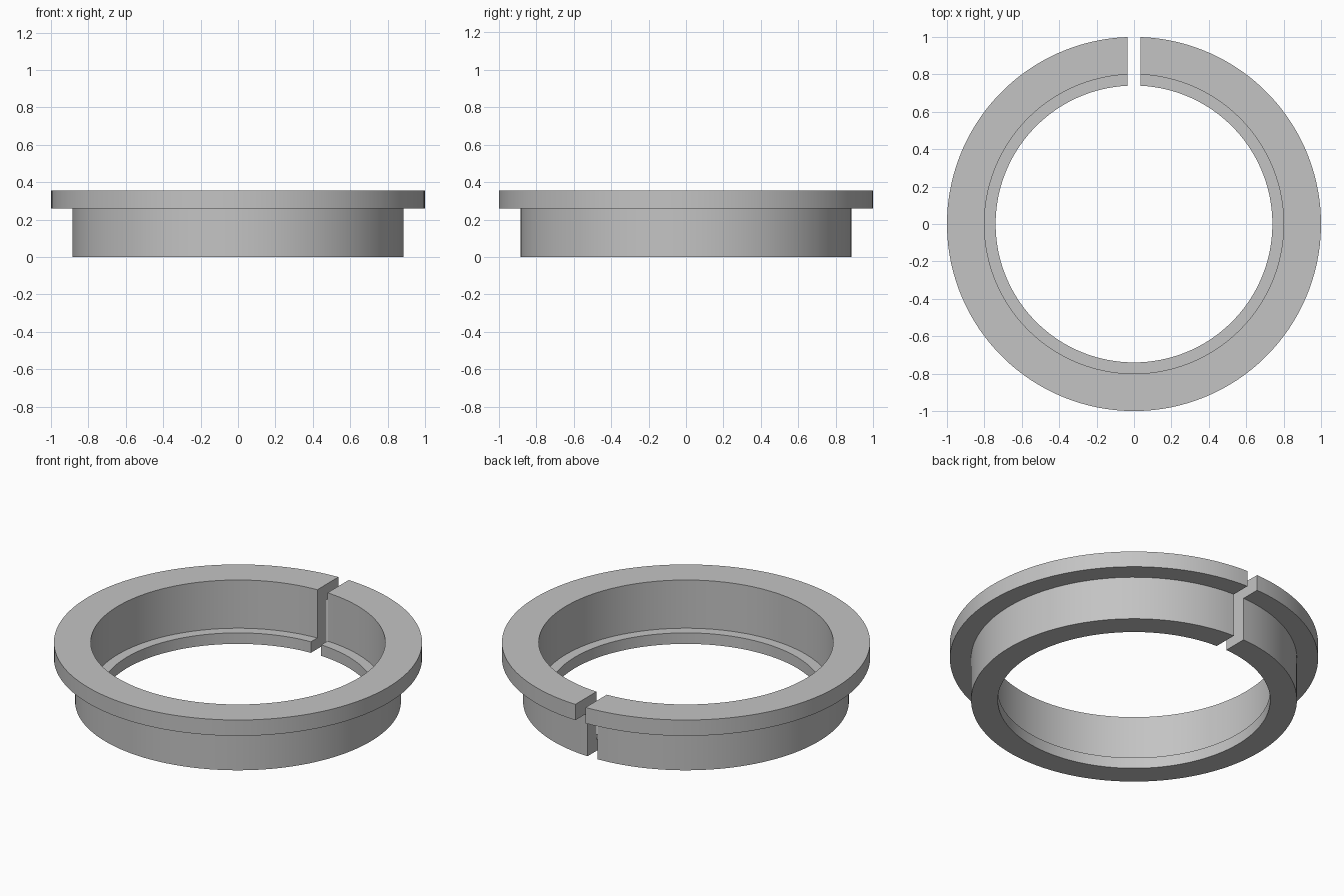
import bpy
import bmesh
import math

cube = bpy.data.objects.get("Cube")
if cube:
    bpy.data.objects.remove(cube, do_unlink=True)

SEGMENTS = 128
HALF_GAP = 0.034

# Cross-section (radius, height): body, top flange and inner bottom lip
PROFILE = [(0.74, 0), (0.885, 0), (0.885, 0.26), (1, 0.26),
           (1, 0.355), (0.8, 0.355), (0.8, 0.066), (0.74, 0.066)]

grey = bpy.data.materials.new("plain_grey")
grey.use_nodes = True
colour = (0.55, 0.55, 0.55, 1)
grey.diffuse_color = colour
grey.node_tree.nodes["Principled BSDF"].inputs["Base Color"].default_value = colour


def section(bm, t):
    """One cross-section; the gap at the back keeps parallel sides."""
    verts = []
    for r, z in PROFILE:
        start = math.asin(HALF_GAP / r)
        a = start + t * (2 * math.pi - 2 * start)
        verts.append(bm.verts.new((r * math.sin(a), r * math.cos(a), z)))
    return verts


# Sweep the section around the ring and cap both ends of the split
bm = bmesh.new()
rings = [section(bm, i / SEGMENTS) for i in range(SEGMENTS + 1)]
n = len(PROFILE)
for a, b in zip(rings, rings[1:]):
    for j in range(n):
        k = (j + 1) % n
        bm.faces.new((a[j], a[k], b[k], b[j]))
bm.faces.new(rings[0])
bm.faces.new(rings[-1][::-1])
bmesh.ops.recalc_face_normals(bm, faces=bm.faces)

mesh = bpy.data.meshes.new("split_flanged_ring")
bm.to_mesh(mesh)
bm.free()
mesh.materials.append(grey)
ring = bpy.data.objects.new("split_flanged_ring", mesh)
bpy.context.collection.objects.link(ring)

# Smooth round walls with crisp edges
bpy.ops.object.select_all(action='DESELECT')
ring.select_set(True)
bpy.context.view_layer.objects.active = ring
bpy.ops.object.shade_smooth_by_angle(angle=math.radians(30))
